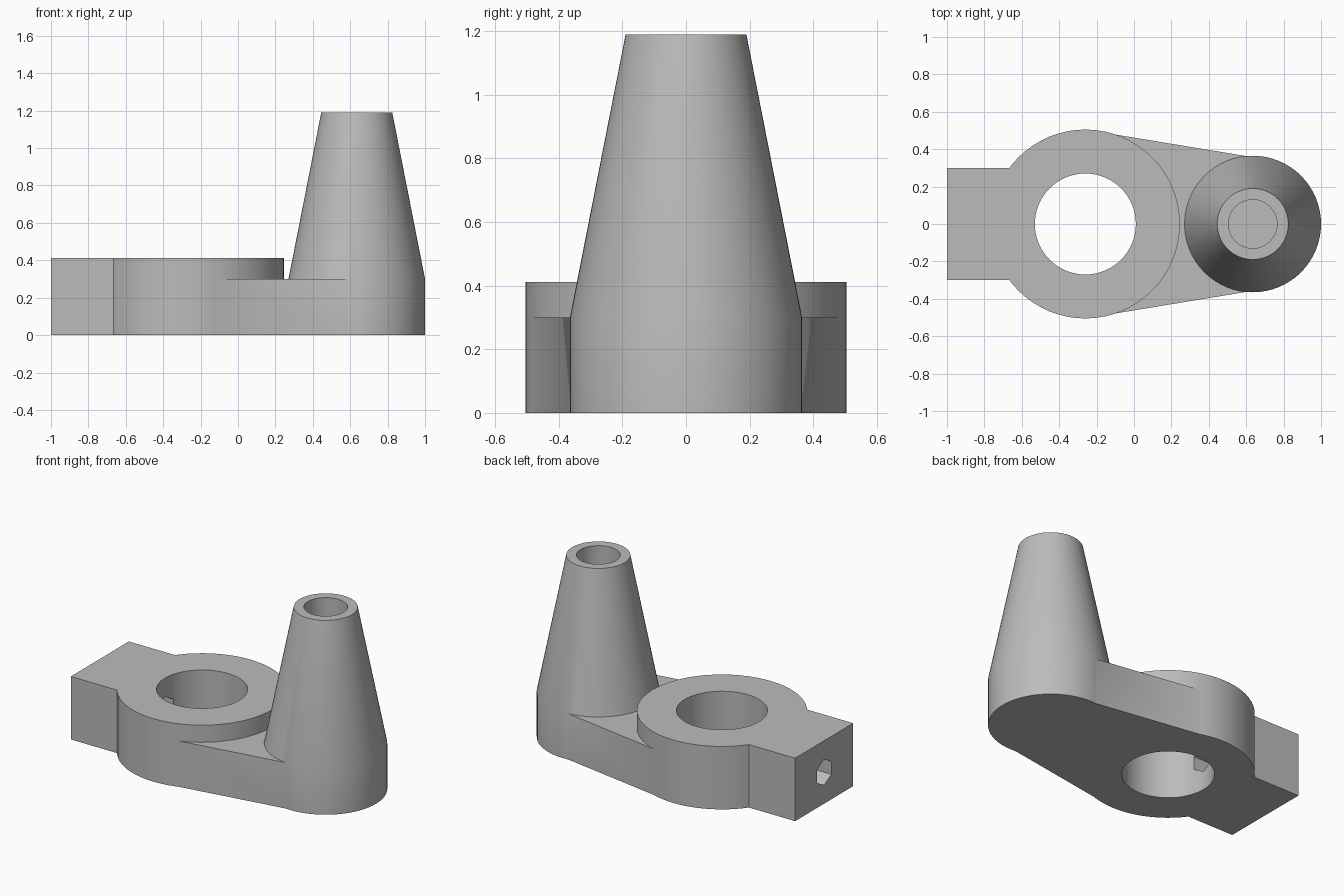
import bpy, bmesh, math
from mathutils import Matrix

if "Cube" in bpy.data.objects:
    bpy.data.objects.remove(bpy.data.objects["Cube"], do_unlink=True)

RING_X, RING_R, RING_H = -0.26, 0.505, 0.412
POST_X, POST_R, ARM_H = 0.635, 0.365, 0.3
TOP = 1.19

grey = bpy.data.materials.new("plain grey")
grey.use_nodes = True
colour = (0.5, 0.5, 0.5, 1)
grey.diffuse_color = colour
grey.node_tree.nodes["Principled BSDF"].inputs["Base Color"].default_value = colour


def finish(name, bm):
    bmesh.ops.recalc_face_normals(bm, faces=bm.faces)
    mesh = bpy.data.meshes.new(name)
    bm.to_mesh(mesh)
    bm.free()
    mesh.materials.append(grey)
    obj = bpy.data.objects.new(name, mesh)
    bpy.context.collection.objects.link(obj)
    return obj


def prism(name, outline, z0, z1):
    """Extrude a flat outline upwards."""
    bm = bmesh.new()
    face = bm.faces.new([bm.verts.new((x, y, z0)) for x, y in outline])
    new = bmesh.ops.extrude_face_region(bm, geom=[face])["geom"]
    verts = [v for v in new if isinstance(v, bmesh.types.BMVert)]
    bmesh.ops.translate(bm, verts=verts, vec=(0, 0, z1 - z0))
    return finish(name, bm)


def circle(x, r, n=64):
    return [(x + r * math.cos(2 * math.pi * i / n), r * math.sin(2 * math.pi * i / n))
            for i in range(n)]


def lathe(name, x, profile, n=64):
    """Stack circles of (radius, height) into a closed solid."""
    bm = bmesh.new()
    rings = [[bm.verts.new((px, py, z)) for px, py in circle(x, r, n)] for r, z in profile]
    for low, high in zip(rings, rings[1:]):
        for i in range(n):
            j = (i + 1) % n
            bm.faces.new((low[i], low[j], high[j], high[i]))
    bm.faces.new(rings[0])
    bm.faces.new(rings[-1])
    return finish(name, bm)


def combine(body, other, operation):
    other.hide_render = True
    mod = body.modifiers.new(operation.lower(), 'BOOLEAN')
    mod.operation, mod.solver, mod.object = operation, 'EXACT', other
    bpy.context.view_layer.objects.active = body
    bpy.ops.object.modifier_apply(modifier=mod.name)
    bpy.data.objects.remove(other, do_unlink=True)


# Solid parts: clamp ring, square lug, linking arm and tapered post
body = prism("lever_arm_body", circle(RING_X, RING_R), 0, RING_H)
lug = prism("lug", [(-1, -0.3), (-0.55, -0.3), (-0.55, 0.3), (-1, 0.3)], 0, RING_H)
arm = prism("arm", [(-0.11, -0.48), (0.6, -0.363), (0.6, 0.363), (-0.11, 0.48)], 0, ARM_H)
post = lathe("post", POST_X, [(POST_R, 0), (POST_R, ARM_H), (0.19, TOP)])
for part in (lug, arm, post):
    combine(body, part, 'UNION')

# Holes: main bore, blind bore in the post, hexagonal screw hole in the lug
combine(body, prism("main_bore", circle(RING_X, 0.27), -0.1, 0.6), 'DIFFERENCE')
combine(body, prism("post_bore", circle(POST_X, 0.13), 0.35, TOP + 0.1), 'DIFFERENCE')
hexagon = prism("screw_hole", circle(0, 0.085, 6), -1.1, -0.4)
hexagon.data.transform(Matrix(((0, 0, 1, 0), (0, 1, 0, 0), (-1, 0, 0, 0), (0, 0, 0, 1))))
hexagon.data.transform(Matrix.Translation((0, 0, RING_H / 2)))
combine(body, hexagon, 'DIFFERENCE')

# Smooth round walls, crisp rims
bpy.ops.object.select_all(action='DESELECT')
body.select_set(True)
bpy.context.view_layer.objects.active = body
bpy.ops.object.shade_smooth_by_angle(angle=math.radians(30))
